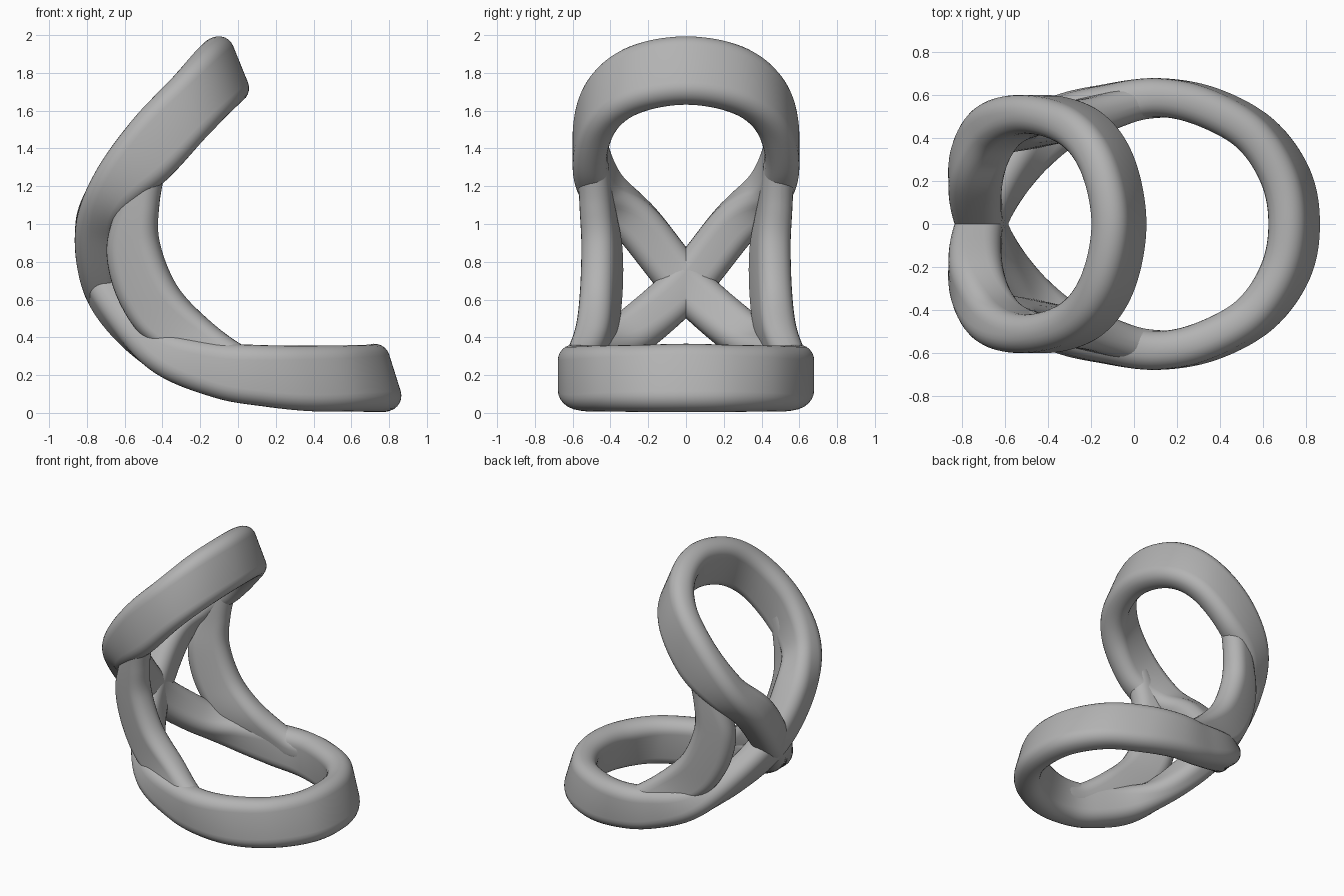
import bpy
import bmesh
import math
from mathutils import Vector

default = bpy.data.objects.get("Cube")
if default:
    bpy.data.objects.remove(default, do_unlink=True)

COLOUR = (0.45, 0.45, 0.45, 1)
grey = bpy.data.materials.new("plain grey")
grey.use_nodes = True
grey.diffuse_color = COLOUR
grey.node_tree.nodes["Principled BSDF"].inputs["Base Color"].default_value = COLOUR

HALF_WIDTH = 0.09
CORNER = 0.082


def station(y, outer_x, outer_z, inner_x, inner_z, width=1.0, lean=0.0):
    """Outer crest, inner crest and half width of the band at one place."""
    return (Vector((outer_x, y - lean, outer_z)), Vector((inner_x, y, inner_z)),
            Vector((HALF_WIDTH * width, 0, 0)))


def spline(points, closed, steps=10):
    """Smooth curve through the points."""
    count = len(points)
    result = []

    def pick(k):
        return points[k % count] if closed else points[max(0, min(k, count - 1))]

    for i in range(count if closed else count - 1):
        a, b, c, d = (pick(i + k) for k in (-1, 0, 1, 2))
        for s in range(steps):
            t = s / steps
            result.append(b + (c - a) * t / 2 + (a - 2.5 * b + 2 * c - d / 2) * t ** 2
                          + (1.5 * (b - c) + (d - a) / 2) * t ** 3)
    if not closed:
        result.append(points[-1])
    return result


def section(half_width, half_depth, arc=6):
    """Rounded rectangle, as (side, depth) offsets."""
    pts = []
    for quarter, (sx, sy) in enumerate(((1, 1), (-1, 1), (-1, -1), (1, -1))):
        for k in range(arc + 1):
            angle = (quarter + k / arc) * math.pi / 2
            pts.append((sx * (half_width - CORNER) + CORNER * math.cos(angle),
                        sy * (half_depth - CORNER) + CORNER * math.sin(angle)))
    return pts


def sweep(name, stations, closed):
    """Sweep a band whose depth runs from the inner to the outer crest."""
    outer, inner, widths = (spline(list(row), closed) for row in zip(*stations))
    mids = [(o + i) / 2 for o, i in zip(outer, inner)]
    count = len(mids)
    bm = bmesh.new()
    rings = []
    for n in range(count):
        after = mids[(n + 1) % count] if closed else mids[min(n + 1, count - 1)]
        before = mids[n - 1] if closed else mids[max(n - 1, 0)]
        span = outer[n] - inner[n]
        depth = span.normalized()
        side = (after - before).cross(depth).normalized()
        rings.append([bm.verts.new(mids[n] + side * u + depth * v)
                      for u, v in section(widths[n].x, span.length / 2)])
    size = len(rings[0])
    for n in range(count if closed else count - 1):
        a, b = rings[n], rings[(n + 1) % count]
        for k in range(size):
            j = (k + 1) % size
            bm.faces.new((a[k], a[j], b[j], b[k]))
    if not closed:
        bm.faces.new(rings[0])
        bm.faces.new(rings[-1])
    bmesh.ops.recalc_face_normals(bm, faces=bm.faces)
    mesh = bpy.data.meshes.new(name)
    bm.to_mesh(mesh)
    bm.free()
    mesh.materials.append(grey)
    obj = bpy.data.objects.new(name, mesh)
    bpy.context.collection.objects.link(obj)
    bpy.ops.object.select_all(action="DESELECT")
    obj.select_set(True)
    bpy.context.view_layer.objects.active = obj
    bpy.ops.object.shade_smooth_by_angle(angle=math.radians(40))


def mirrored(stations):
    return [tuple(Vector((p.x, -p.y, p.z)) for p in row) for row in stations]


# Folded figure-eight band: back loop, crossing, seat loop
strand = [station(*row) for row in (
    (0, -.14, 1.985, 0, 1.64),
    (.28, -.2, 1.93, -.05, 1.59),
    (.45, -.34, 1.78, -.17, 1.46),
    (.51, -.56, 1.55, -.36, 1.25),
    (.445, -.75, 1.28, -.54, 1.1, 1.2),
    (.25, -.86, 1.0, -.61, .98, 1.4),
    (0, -.82, .68, -.6, .68, 1.4),
    (-.26, -.65, .41, -.47, .48, 1.4),
    (-.46, -.42, .2, -.31, .41, 1.35),
    (-.555, -.12, .08, -.08, .37, 1.1),
    (-.588, .13, .035, .1, .36),
    (-.545, .38, .01, .3, .355),
    (-.42, .61, .01, .52, .355),
    (-.22, .76, .01, .65, .355),
    (0, .8, .01, .69, .36),
)]
sweep("looped_band", strand + mirrored(strand)[-2:0:-1], closed=True)

# Side supports joining the seat loop to the back loop
support = [station(*row) for row in (
    (.5, -.52, 1.42, -.38, 1.3, .92),
    (.5, -.64, 1.09, -.42, 1.1, .95, .06),
    (.49, -.69, .85, -.42, .9, 1, .09),
    (.495, -.62, .58, -.32, .66, 1, .09),
    (.51, -.45, .36, -.13, .47, 1, .06),
    (.56, -.1, .18, .06, .34, .92),
    (.58, .1, .15, .2, .32, .92),
)]
sweep("left_support", support, closed=False)
sweep("right_support", mirrored(support), closed=False)
